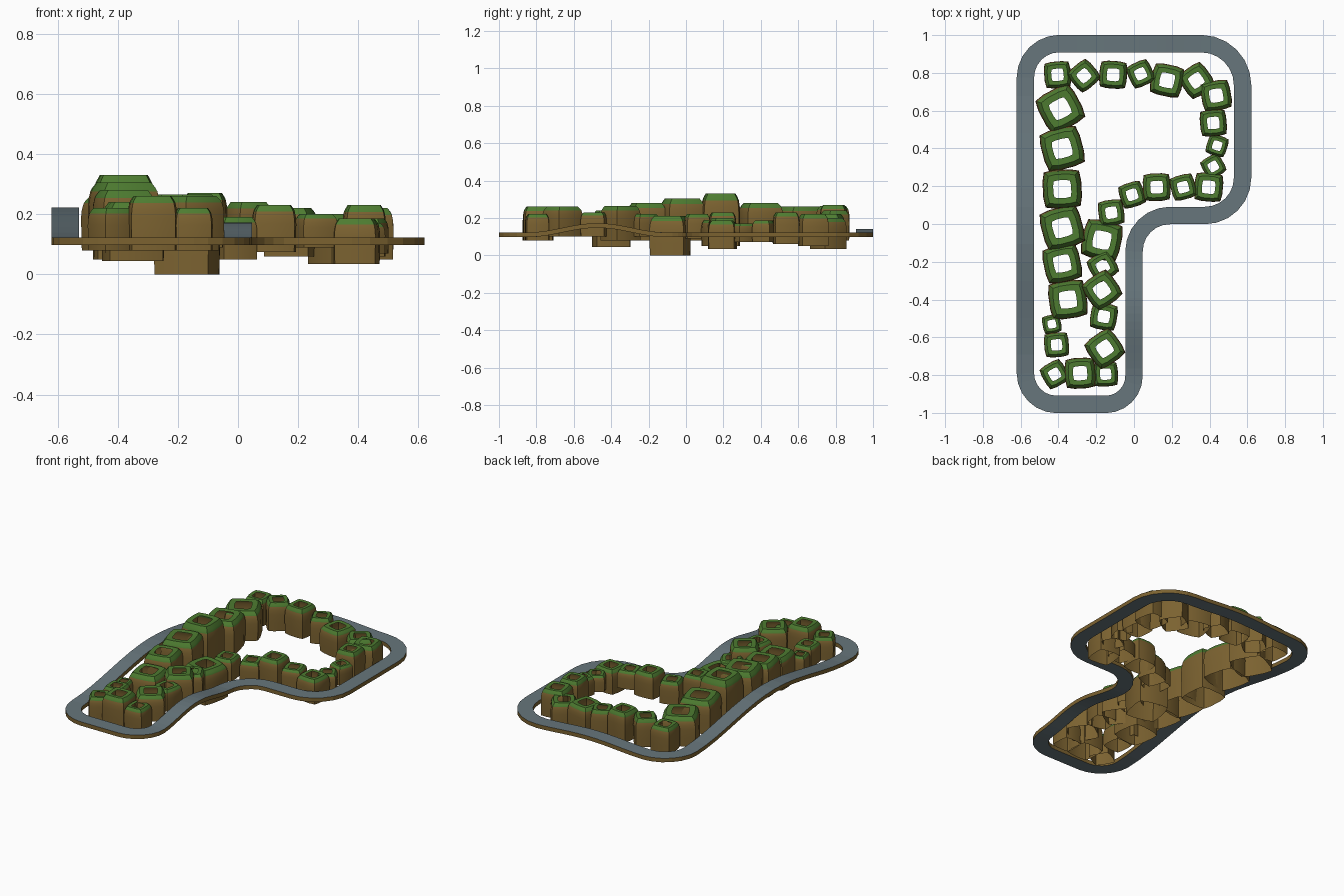
import bpy, bmesh, math
from mathutils import Vector

if "Cube" in bpy.data.objects:
    bpy.data.objects.remove(bpy.data.objects["Cube"])


def material(name, rgb):
    m = bpy.data.materials.new(name)
    m.diffuse_color = (*rgb, 1)
    m.use_nodes = True
    m.node_tree.nodes["Principled BSDF"].inputs["Base Color"].default_value = m.diffuse_color
    return m


SLATE = material("slate_grey", (0.135, 0.18, 0.20))
BROWN = material("earth_brown", (0.20, 0.123, 0.03))
GREEN = material("grass_green", (0.075, 0.20, 0.03))


def finish(bm, name, mats):
    bmesh.ops.recalc_face_normals(bm, faces=bm.faces)
    me = bpy.data.meshes.new(name)
    bm.to_mesh(me)
    bm.free()
    for m in mats:
        me.materials.append(m)
    ob = bpy.data.objects.new(name, me)
    bpy.context.collection.objects.link(ob)
    return ob


# Track: filleted closed centre line, with humps on the straights
CORNERS = [(-.575, -.955, .165), (-.575, .955, .18), (.575, .955, .22),
           (.575, .045, .2), (0, .045, .19), (0, -.955, .15)]


def centre_line():
    pts, n = [], len(CORNERS)
    for i in range(n):
        p = Vector(CORNERS[i][:2])
        a = (Vector(CORNERS[i - 1][:2]) - p).normalized()
        b = (Vector(CORNERS[(i + 1) % n][:2]) - p).normalized()
        r = CORNERS[i][2]
        c = p + (a + b) * r
        for k in range(7):
            t = math.pi / 2 * k / 6
            pts.append(c - b * r * math.cos(t) - a * r * math.sin(t))
        q = Vector(CORNERS[(i + 1) % n][:2])
        end = q - b * CORNERS[(i + 1) % n][2]
        start = pts[-1].copy()
        for k in range(1, 16):
            pts.append(start.lerp(end, k / 16))
    return pts


def hump(v, lo, hi, h):
    if v <= lo or v >= hi:
        return 0
    return h * math.sin(math.pi * (v - lo) / (hi - lo)) ** 2


def track_height(p):
    z = .122
    if p.x < -.5:
        z += hump(p.y, -.82, .82, .10)
    if -.01 < p.x < .1 and p.y < 0:
        z += hump(p.y, -.85, -.1, .05)
    if p.y > .9:
        z += hump(p.x, -.42, .4, .02)
    return z


bm = bmesh.new()
pts = centre_line()
rings = []
for i, p in enumerate(pts):
    d = (pts[(i + 1) % len(pts)] - pts[i - 1]).normalized()
    side = Vector((-d.y, d.x)) * .046
    z = track_height(p)
    rings.append([bm.verts.new((p.x + s * side.x, p.y + s * side.y, z + dz))
                  for s, dz in ((1, 0), (-1, 0), (-1, -.025), (1, -.025))])
for i, r in enumerate(rings):
    q = rings[(i + 1) % len(rings)]
    for k in range(4):
        f = bm.faces.new((r[k], q[k], q[(k + 1) % 4], r[(k + 1) % 4]))
        f.material_index = k % 2          # slate top and bottom, brown edges
finish(bm, "track", [SLATE, BROWN])

# Rock: open rounded square shell, (scale, height) profile
PROFILE = [(1, 0), (1.01, .3), (1.02, .6), (1, .75), (.95, .87), (.9, .92), (.78, 1), (.47, .99)]
SIDES = 16


def rock(i, x, y, size, rot, z0, z1):
    bm = bmesh.new()
    rows = []
    for s, t in PROFILE:
        row = []
        for k in range(SIDES):
            a = 2 * math.pi * k / SIDES
            r = size * .53 * s / (abs(math.cos(a)) ** 7 + abs(math.sin(a)) ** 7) ** (1 / 7)
            a += math.radians(rot)
            row.append(bm.verts.new((x + r * math.cos(a), y + r * math.sin(a),
                                     z0 + (z1 - z0) * t)))
        rows.append(row)
    for j in range(len(rows) - 1):
        for k in range(SIDES):
            l = (k + 1) % SIDES
            f = bm.faces.new((rows[j][k], rows[j][l], rows[j + 1][l], rows[j + 1][k]))
            f.material_index = 1 if j >= 4 else 0     # grassy cap
    ob = finish(bm, f"rock_{i:02d}", [BROWN, GREEN])
    bpy.context.view_layer.objects.active = ob
    ob.select_set(True)
    bpy.ops.object.shade_smooth_by_angle(angle=math.radians(40))
    ob.select_set(False)


# x, y, size, rotation
LEFT = [(-.405, .79, .13, 5), (-.39, .61, .20, 28), (-.38, .40, .20, 15), (-.38, .185, .19, 3),
        (-.38, -.02, .20, 15), (-.38, -.21, .18, 12), (-.35, -.40, .185, 8),
        (-.435, -.53, .09, 12), (-.41, -.64, .12, 5)]
FOOT = [(-.42, -.795, .12, 30), (-.285, -.79, .15, 3), (-.15, -.795, .12, 3),
        (-.155, -.66, .16, 35), (-.16, -.49, .13, -10), (-.17, -.35, .16, 35),
        (-.165, -.225, .13, 30), (-.17, -.085, .19, -12), (-.12, .06, .125, 8)]
MIDDLE = [(-.01, .155, .12, 18), (.12, .195, .135, 2), (.26, .195, .12, 15), (.395, .195, .14, -5)]
RIGHT = [(.42, .305, .105, 30), (.44, .415, .10, -18), (.42, .535, .13, 5), (.435, .68, .145, 10)]
TOP = [(.33, .76, .145, 35), (.175, .76, .155, -12), (.035, .795, .12, 25),
       (-.11, .79, .135, -4), (-.265, .785, .13, 40)]

# matching bottom and top heights
Z = [(.09, .25), (.08, .26), (.08, .28), (.05, .33), (.08, .305), (.08, .28), (.045, .24),
     (.10, .2), (.10, .22),
     (.08, .22), (.08, .26), (.08, .22), (.10, .26), (.10, .23), (.08, .265),
     (.10, .22), (0, .21), (.09, .22),
     (.05, .19), (.075, .23), (.09, .20), (.035, .185),
     (.07, .17), (.07, .185), (.06, .23), (.05, .22),
     (.035, .2), (.06, .22), (.08, .24), (.09, .27), (.09, .265)]
for i, (r, z) in enumerate(zip(LEFT + FOOT + MIDDLE + RIGHT + TOP, Z)):
    rock(i, *r, *z)
